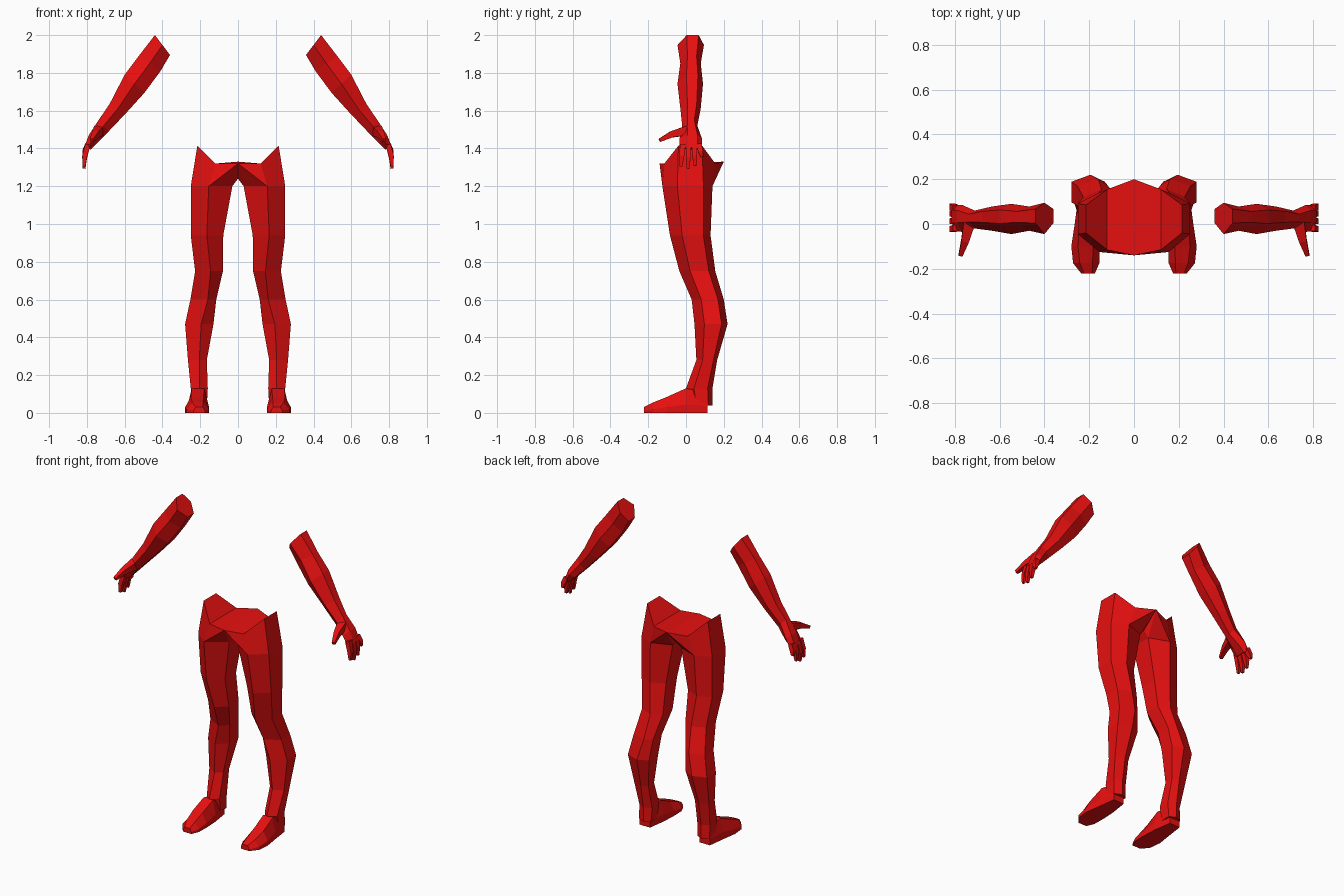
import bpy, bmesh
from mathutils import Vector

cube = bpy.data.objects.get("Cube")
if cube:
    bpy.data.objects.remove(cube, do_unlink=True)

RED = (0.8, 0.005, 0.005, 1)
red = bpy.data.materials.new("red")
red.use_nodes = True
red.diffuse_color = RED
red.node_tree.nodes["Principled BSDF"].inputs["Base Color"].default_value = RED


def loft(bm, rings, cap_start=True, cap_end=True):
    """Skin a list of rings; returns the vertex rings."""
    loops = [[bm.verts.new(p) for p in ring] for ring in rings]
    for a, b in zip(loops, loops[1:]):
        n = len(a)
        for i in range(n):
            bm.faces.new((a[i], a[(i + 1) % n], b[(i + 1) % n], b[i]))
    if cap_start:
        bm.faces.new(loops[0])
    if cap_end:
        bm.faces.new(loops[-1])
    return loops


def finish(bm, name):
    """Mirror to the other side and make a flat-shaded object."""
    geom = bm.verts[:] + bm.edges[:] + bm.faces[:]
    bmesh.ops.mirror(bm, geom=geom, axis='X', merge_dist=0.0005)
    bmesh.ops.recalc_face_normals(bm, faces=bm.faces[:])
    mesh = bpy.data.meshes.new(name)
    bm.to_mesh(mesh)
    bm.free()
    mesh.materials.append(red)
    obj = bpy.data.objects.new(name, mesh)
    bpy.context.collection.objects.link(obj)
    return obj


def leg_ring(z, xi, xo, xf, yf, yb):
    """Six-sided section: front, outer pair, back, inner pair."""
    d = yb - yf
    lo, hi = yf + 0.3 * d, yf + 0.82 * d
    return [(xf, yf, z), (xo, lo, z), (xo, hi, z),
            (xf, yb, z), (xi, hi, z), (xi, lo, z)]


# Legs: height, inner x, outer x, ridge x, front y, back y
LEG = [
    (1.20, 0.03, 0.25, 0.155, -0.125, 0.14),
    (0.94, 0.078, 0.25, 0.165, -0.085, 0.13),
    (0.75, 0.08, 0.227, 0.145, -0.035, 0.155),
    (0.60, 0.115, 0.252, 0.16, 0.03, 0.20),
    (0.47, 0.13, 0.28, 0.195, 0.045, 0.22),
    (0.28, 0.165, 0.265, 0.205, 0.055, 0.165),
    (0.13, 0.16, 0.25, 0.205, 0.0, 0.14),
    (0.04, 0.165, 0.25, 0.205, 0.02, 0.14),
]
bm = bmesh.new()
f, of, ob, b, ib, inf = loft(bm, [leg_ring(*r) for r in LEG], cap_start=False)[0]

# Hips: saddle-shaped waist joined to the leg tops and crotch
w0, w1, w2, w3, w4, w5, c0, c1 = [bm.verts.new(p) for p in (
    (0, -0.14, 1.32), (0.12, -0.115, 1.32), (0.215, -0.04, 1.415),
    (0.215, 0.085, 1.415), (0.12, 0.155, 1.32), (0, 0.2, 1.33),
    (0, -0.04, 1.24), (0, 0.09, 1.24))]
for face in ((w1, w2, of, f), (w2, w3, ob, of), (w3, w4, b, ob),
             (w0, w1, f), (w0, f, inf), (w0, inf, c0), (c0, inf, ib, c1),
             (c1, ib, w5), (w5, ib, b), (w5, b, w4),
             (w0, w5, w4, w1), (w1, w4, w3, w2)):
    bm.faces.new(face)
finish(bm, "hips_and_legs")

# Feet: y, inner x, outer x, top height, top inset
FOOT = [
    (0.115, 0.175, 0.25, 0.11, 0.012),
    (0.0, 0.158, 0.265, 0.13, 0.02),
    (-0.1, 0.153, 0.28, 0.085, 0.03),
    (-0.175, 0.155, 0.272, 0.055, 0.03),
    (-0.222, 0.175, 0.235, 0.032, 0.012),
]
bm = bmesh.new()
loft(bm, [[(xi, y, 0), (xo, y, 0), (xo, y, 0.35 * zt), (xo - s, y, zt),
           (xi + s, y, zt), (xi, y, 0.35 * zt)] for y, xi, xo, zt, s in FOOT])
finish(bm, "feet")


def arm_ring(ax, az, bx, bz, y0, y1):
    """Six-sided section between an upper and a lower edge."""
    d = y1 - y0
    lo, hi = y0 + 0.35 * d, y0 + 0.8 * d
    mx, mz = (ax + bx) / 2, (az + bz) / 2
    return [(mx, y0, mz), (ax, lo, az), (ax, hi, az),
            (mx, y1, mz), (bx, hi, bz), (bx, lo, bz)]


# Arms and palms: upper x and z, lower x and z, front y, back y
ARM = [
    (0.44, 2.0, 0.36, 1.895, -0.045, 0.095),
    (0.525, 1.89, 0.41, 1.81, -0.03, 0.078),
    (0.6, 1.79, 0.495, 1.695, -0.045, 0.09),
    (0.68, 1.635, 0.59, 1.59, -0.03, 0.078),
    (0.738, 1.55, 0.685, 1.49, -0.02, 0.06),
    (0.79, 1.47, 0.745, 1.43, -0.035, 0.085),
    (0.815, 1.405, 0.78, 1.395, -0.033, 0.085),
]
bm = bmesh.new()
loft(bm, [arm_ring(*r) for r in ARM])
finish(bm, "arms")


def digit(bm, path, radii):
    """Four-sided tapered tube along a path."""
    pts = [Vector(p) for p in path]
    rings = []
    for i, p in enumerate(pts):
        t = (pts[min(i + 1, len(pts) - 1)] - pts[max(i - 1, 0)]).normalized()
        u = t.cross(Vector((1, 0, 0))).normalized()
        v = t.cross(u)
        r = radii[i]
        rings.append([p + r * (u + v), p + r * (v - u), p - r * (u + v), p + r * (u - v)])
    loft(bm, rings)


# Fingers and thumbs: base y, tip y, tip height
bm = bmesh.new()
for y0, y1, tip in ((-0.018, -0.027, 1.305), (0.014, 0.01, 1.293),
                    (0.045, 0.048, 1.308), (0.07, 0.085, 1.355)):
    mid = (1.41 + tip) / 2
    digit(bm, [(0.795, y0, 1.42), (0.812, (y0 + y1) / 2, mid), (0.815, y1, tip)],
          (0.014, 0.013, 0.007))
digit(bm, [(0.735, 0.01, 1.495), (0.755, -0.075, 1.475), (0.775, -0.14, 1.443)],
      (0.026, 0.017, 0.009))
finish(bm, "fingers")
